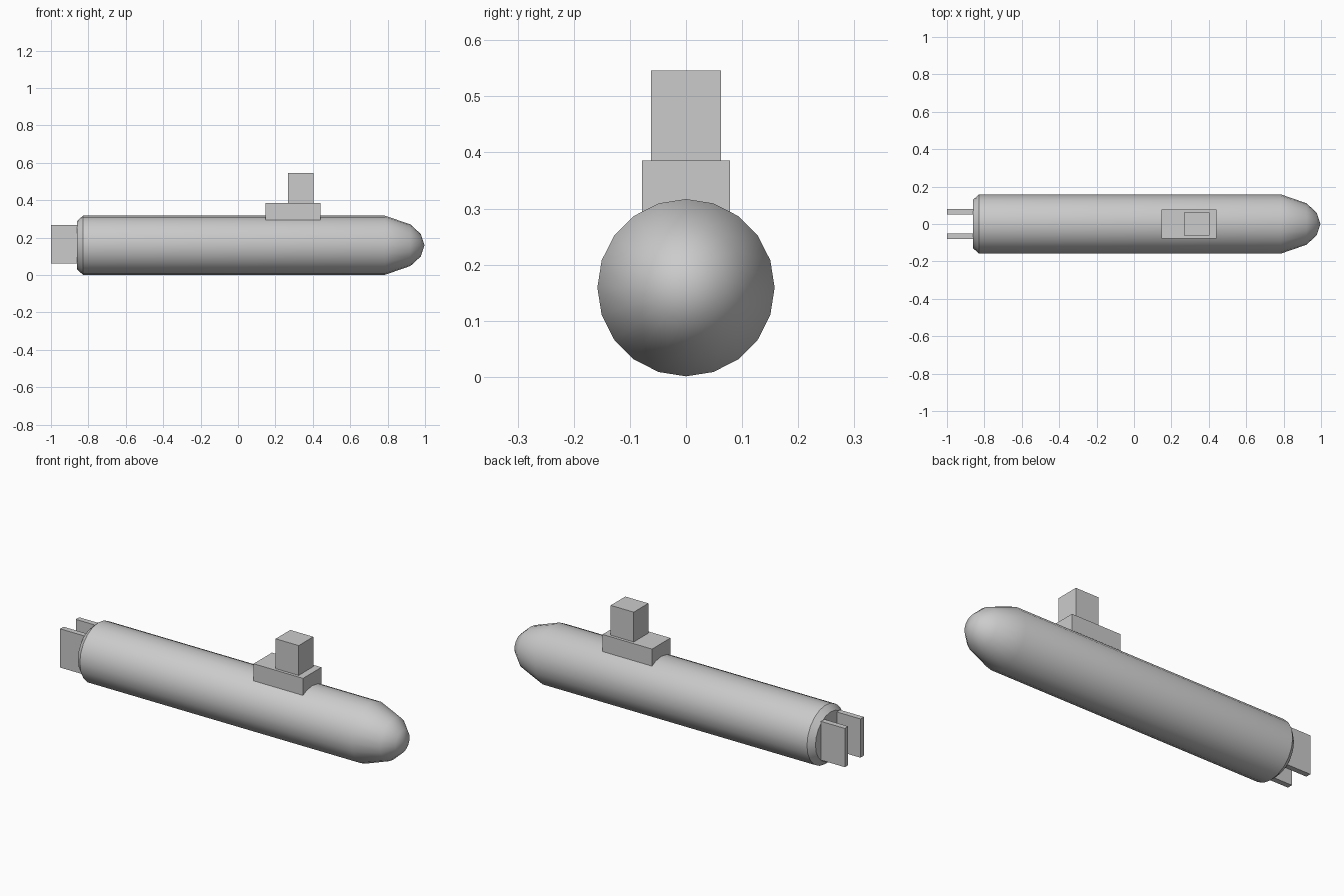
import bpy, bmesh, math

if "Cube" in bpy.data.objects:
    bpy.data.objects.remove(bpy.data.objects["Cube"])

SIDES = 20
AXIS_Z = 0.159


def box(name, x, y, z):
    """Flat-sided box from (min, max) ranges."""
    bm = bmesh.new()
    bmesh.ops.create_cube(bm, size=1)
    for v in bm.verts:
        v.co = [r[0] if c < 0 else r[1] for c, r in zip(v.co, (x, y, z))]
    me = bpy.data.meshes.new(name)
    bm.to_mesh(me)
    bm.free()
    ob = bpy.data.objects.new(name, me)
    bpy.context.collection.objects.link(ob)
    return ob


# Hull: 20-sided lathe around x, flat stern with chamfer, rounded bow
profile = [(-0.86, 0.130), (-0.829, 0.158), (0.786, 0.158),
           (0.922, 0.111), (0.977, 0.060)]
bm = bmesh.new()
rings = []
for x, r in profile:
    ring = []
    for i in range(SIDES):
        a = 2 * math.pi * i / SIDES
        ring.append(bm.verts.new((x, r * math.cos(a), AXIS_Z + r * math.sin(a))))
    rings.append(ring)
for a, b in zip(rings, rings[1:]):
    for i in range(SIDES):
        j = (i + 1) % SIDES
        bm.faces.new((a[i], a[j], b[j], b[i]))
bm.faces.new(rings[0])
tip = bm.verts.new((0.997, 0, AXIS_Z))
for i in range(SIDES):
    bm.faces.new((rings[-1][i], rings[-1][(i + 1) % SIDES], tip))
bmesh.ops.recalc_face_normals(bm, faces=bm.faces)
me = bpy.data.meshes.new("hull")
bm.to_mesh(me)
bm.free()
hull = bpy.data.objects.new("hull", me)
bpy.context.collection.objects.link(hull)
bpy.context.view_layer.objects.active = hull
hull.select_set(True)
bpy.ops.object.shade_smooth_by_angle(angle=math.radians(40))

# Tower: low deck block with a narrower block on top
box("tower_base", (0.147, 0.441), (-0.078, 0.078), (0.285, 0.386))
box("tower_top", (0.267, 0.404), (-0.062, 0.062), (0.386, 0.546))

# Stern fins, one on each side
for side, name in ((1, "left_stern_fin"), (-1, "right_stern_fin")):
    y = sorted((side * 0.052, side * 0.081))
    box(name, (-1.0, -0.857), y, (0.06, 0.268))
